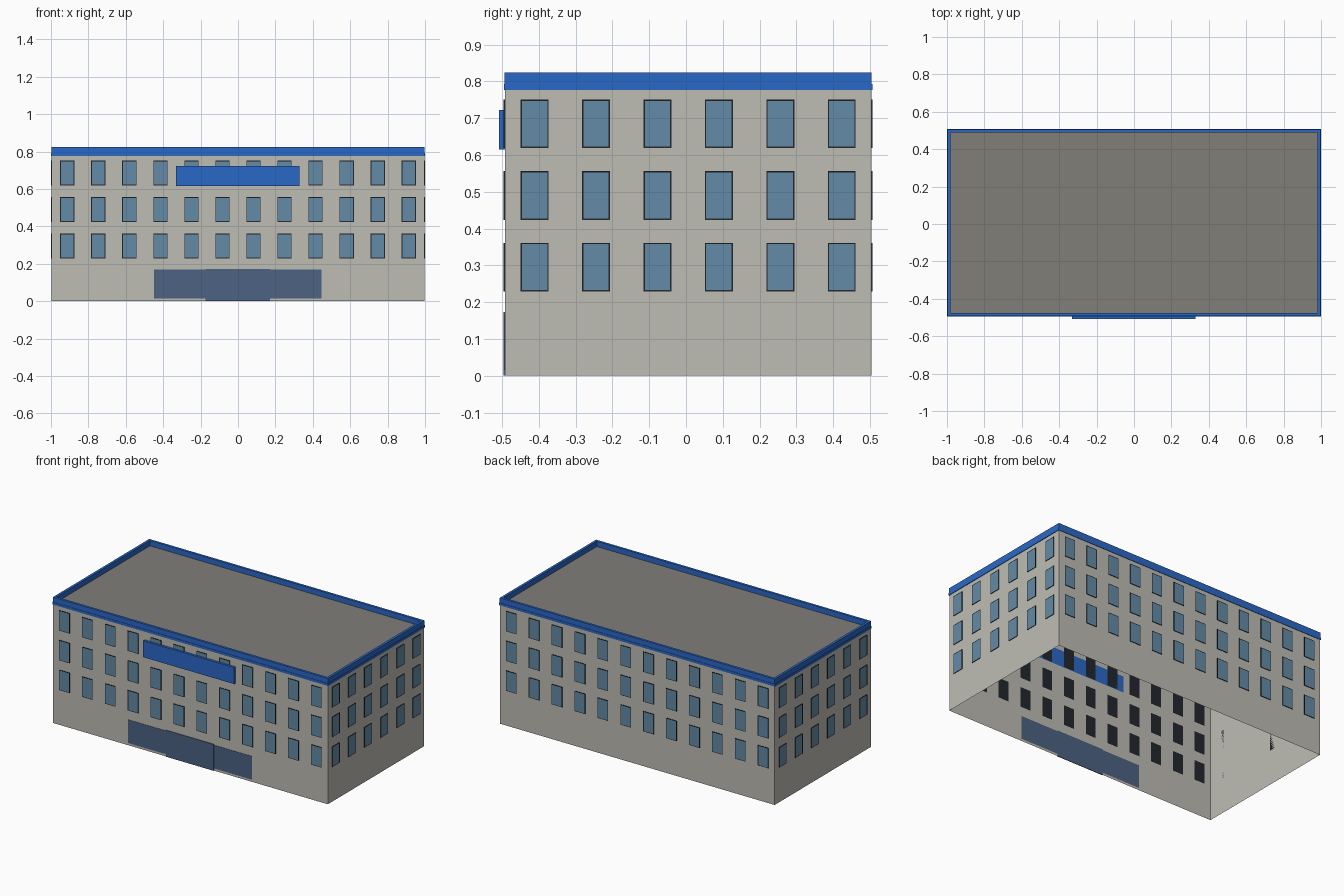
import bpy, bmesh, math
from mathutils import Matrix, Vector

if "Cube" in bpy.data.objects:
    bpy.data.objects.remove(bpy.data.objects["Cube"])

YC = 0.006                  # building centre in depth
HX, HY = 0.996, 0.498       # half sizes of the walls
ROOF_Z, TOP_Z = 0.79, 0.825


def material(name, r, g, b):
    def lin(c):
        c /= 255
        return c / 12.92 if c <= 0.04045 else ((c + 0.055) / 1.055) ** 2.4
    m = bpy.data.materials.new(name)
    m.diffuse_color = (lin(r), lin(g), lin(b), 1)
    m.use_nodes = True
    m.node_tree.nodes["Principled BSDF"].inputs["Base Color"].default_value = m.diffuse_color
    return m


WALL = material("warm grey wall", 190, 188, 180)
ROOF = material("dark grey roof", 129, 126, 121)
BLUE = material("bright blue", 42, 104, 198)
GLASS = material("window glass", 98, 139, 166)
FRAME = material("dark frame", 34, 38, 44)
DOOR = material("entrance glass", 76, 98, 130)


def finish(name, bm, *mats):
    me = bpy.data.meshes.new(name)
    bm.to_mesh(me)
    bm.free()
    for m in mats:
        me.materials.append(m)
    ob = bpy.data.objects.new(name, me)
    bpy.context.collection.objects.link(ob)
    return ob


def add_box(bm, lo, hi, matrix=Matrix()):
    lo, hi = Vector(lo), Vector(hi)
    m = matrix @ Matrix.Translation((lo + hi) / 2) @ Matrix.Diagonal((*(hi - lo), 1))
    verts = bmesh.ops.create_cube(bm, size=1, matrix=m)["verts"]
    return {f for v in verts for f in v.link_faces}


def box(name, lo, hi, mat):
    bm = bmesh.new()
    add_box(bm, lo, hi)
    return finish(name, bm, mat)


def ring(name, hx, hy, t, z0, z1, mat):
    """Rectangular frame lying flat around the building."""
    bm = bmesh.new()
    loops = []
    for d, z in ((0, z0), (0, z1), (t, z1), (t, z0)):
        loops.append([bm.verts.new((sx * (hx - d), YC + sy * (hy - d), z))
                      for sx, sy in ((-1, -1), (1, -1), (1, 1), (-1, 1))])
    for a, b in zip(loops, loops[1:] + loops[:1]):
        for i in range(4):
            j = (i + 1) % 4
            bm.faces.new((a[i], a[j], b[j], b[i]))
    bmesh.ops.recalc_face_normals(bm, faces=bm.faces)
    return finish(name, bm, mat)


def windows(name, angle, half_depth, columns, spacing):
    """Three rows of framed windows on one wall, turned to face outwards."""
    bm = bmesh.new()
    turn = Matrix.Translation((0, YC, 0)) @ Matrix.Rotation(angle, 4, "Z")
    out = turn.to_3x3() @ Vector((0, -1, 0))
    fronts = []
    for c in range(columns):
        x = (c - (columns - 1) / 2) * spacing
        for z in (0.295, 0.49, 0.685):
            faces = add_box(bm, (x - 0.038, -half_depth - 0.0035, z - 0.066),
                            (x + 0.038, -half_depth, z + 0.066), turn)
            fronts += [f for f in faces if f.normal.dot(out) > 0.9]
    bmesh.ops.inset_individual(bm, faces=fronts, thickness=0.005)
    for f in fronts:        # sink the pane into its frame
        f.material_index = 1
        bmesh.ops.translate(bm, verts=f.verts, vec=-out * 0.0015)
    return finish(name, bm, FRAME, GLASS)


# Walls: hollow shell, open underneath, with the roof as its top face
bm = bmesh.new()
add_box(bm, (-HX, YC - HY, 0), (HX, YC + HY, ROOF_Z))
bm.normal_update()
bmesh.ops.delete(bm, geom=[f for f in bm.faces if f.normal.z < -0.9], context="FACES")
for f in bm.faces:
    f.material_index = 1 if f.normal.z > 0.9 else 0
finish("walls_and_roof", bm, WALL, ROOF)

# Blue roof edge
ring("parapet", HX + 0.001, HY + 0.001, 0.016, ROOF_Z - 0.012, TOP_Z, BLUE)
ring("cornice", 1.0, 0.501, 0.006, 0.777, 0.793, BLUE)

# Windows on all four sides
windows("front_windows", 0, HY, 12, 0.166)
windows("right_windows", math.pi / 2, HX, 6, 0.167)
windows("back_windows", math.pi, HY, 12, 0.166)
windows("left_windows", -math.pi / 2, HX, 6, 0.167)

# Front sign board and entrance
FY = YC - HY
box("sign_board", (-0.332, -0.508, 0.615), (0.328, FY, 0.723), BLUE)
box("entrance_glazing", (-0.45, FY - 0.002, 0.015), (0.446, FY, 0.168), DOOR)
box("entrance_doors", (-0.175, FY - 0.004, 0.0), (0.171, FY, 0.173), DOOR)
